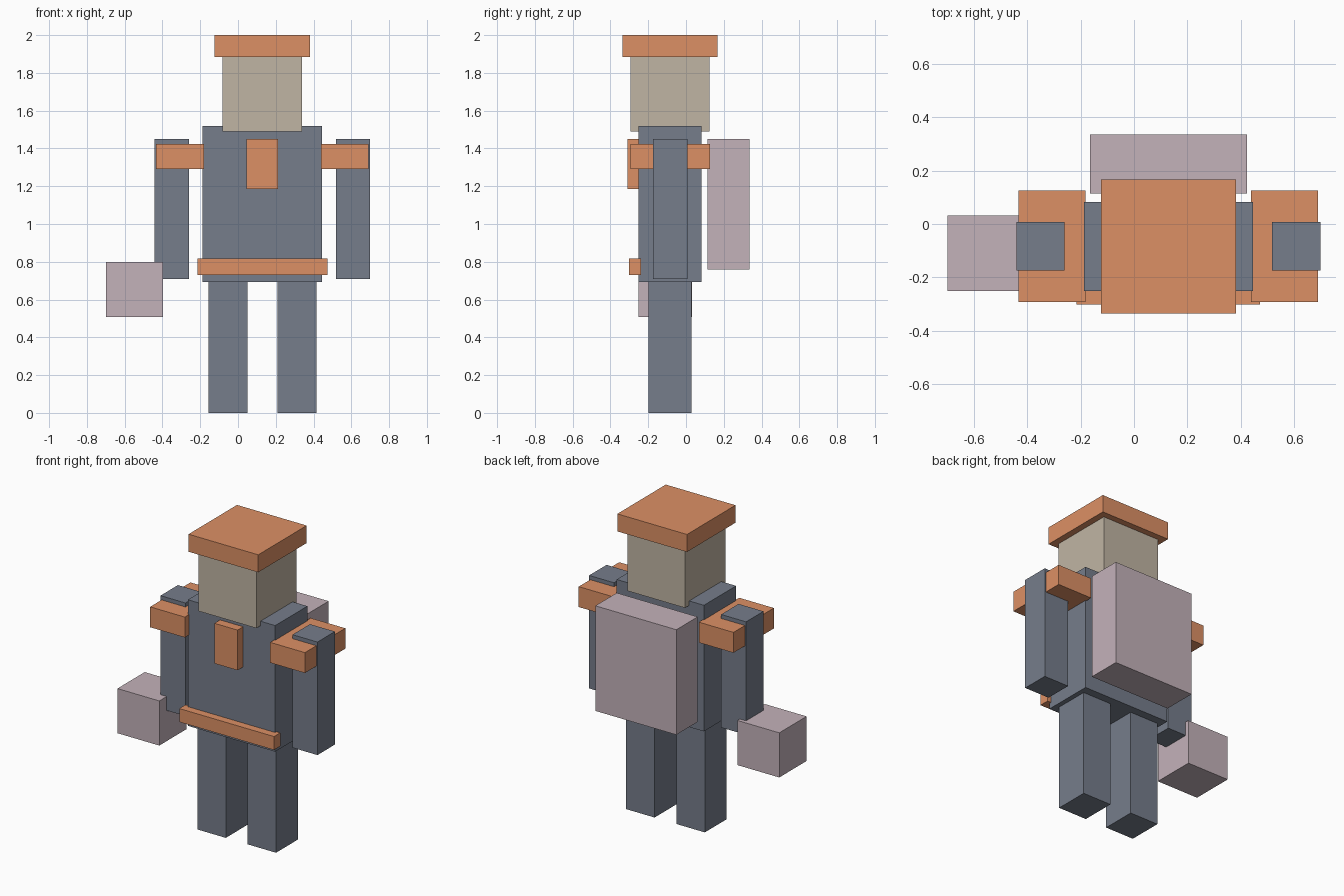
import bpy

if "Cube" in bpy.data.objects:
    bpy.data.objects.remove(bpy.data.objects["Cube"])

AXIS = 0.129  # body's mirror plane; the hand-held case shifts it off centre


def material(name, rgb):
    m = bpy.data.materials.new(name)
    m.diffuse_color = (*rgb, 1)
    m.use_nodes = True
    m.node_tree.nodes["Principled BSDF"].inputs["Base Color"].default_value = m.diffuse_color
    return m


SLATE = material("slate", (0.18, 0.205, 0.258))
ORANGE = material("orange", (0.72, 0.28, 0.13))
TAN = material("tan", (0.53, 0.46, 0.37))
MAUVE = material("mauve", (0.55, 0.445, 0.49))


def box(name, x, y, z, mat):
    """Box from (min, max) ranges on each axis."""
    bpy.ops.mesh.primitive_cube_add(size=1)
    ob = bpy.context.object
    ob.name = ob.data.name = name
    ranges = (x, y, z)
    centre = [(a + b) / 2 for a, b in ranges]
    size = [b - a for a, b in ranges]
    for v in ob.data.vertices:
        v.co = [c * s for c, s in zip(v.co, size)]
    ob.location = centre
    ob.data.materials.append(mat)
    return ob


def centred(name, width, y, z, mat):
    return box(name, (AXIS - width / 2, AXIS + width / 2), y, z, mat)


def pair(name, inner, outer, y, z, mat):
    """Left and right boxes at given distances from the body axis."""
    box("right_" + name, (AXIS - outer, AXIS - inner), y, z, mat)
    box("left_" + name, (AXIS + inner, AXIS + outer), y, z, mat)


# Body
centred("torso", 0.634, (-0.251, 0.083), (0.692, 1.52), SLATE)
centred("head", 0.42, (-0.293, 0.125), (1.49, 1.89), TAN)
pair("leg", 0.079, 0.286, (-0.198, 0.029), (0, 0.695), SLATE)
pair("arm", 0.389, 0.570, (-0.174, 0.007), (0.708, 1.45), SLATE)

# Clothing
centred("cap", 0.506, (-0.336, 0.167), (1.885, 2.0), ORANGE)
pair("shoulder_pad", 0.310, 0.562, (-0.293, 0.126), (1.29, 1.424), ORANGE)
centred("chest_badge", 0.168, (-0.309, -0.24), (1.186, 1.45), ORANGE)
centred("belt", 0.688, (-0.302, -0.237), (0.73, 0.818), ORANGE)

# Carried items
centred("backpack", 0.588, (0.114, 0.336), (0.76, 1.45), MAUVE)
box("hand_case", (-0.70, -0.396), (-0.251, 0.032), (0.507, 0.80), MAUVE)
